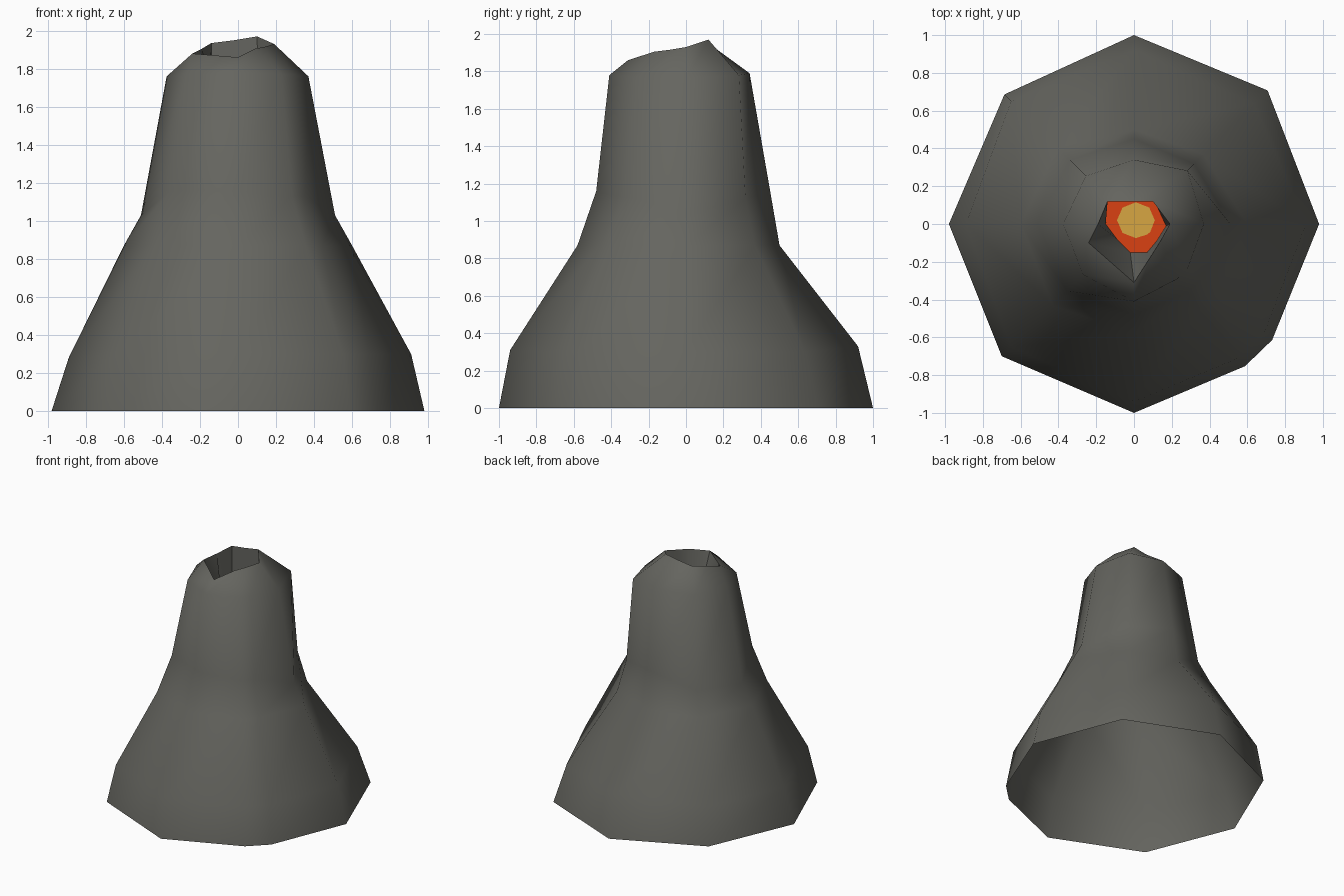
import bpy, bmesh, math
from mathutils import Vector

if "Cube" in bpy.data.objects:
    bpy.data.objects.remove(bpy.data.objects["Cube"])


def material(name, colour):
    m = bpy.data.materials.new(name)
    m.diffuse_color = (*colour, 1)
    m.use_nodes = True
    m.node_tree.nodes["Principled BSDF"].inputs["Base Color"].default_value = m.diffuse_color
    return m


rock = material("dark grey rock", (0.13, 0.13, 0.115))
orange = material("orange lava", (0.70, 0.052, 0.006))
yellow = material("yellow lava", (0.68, 0.38, 0.055))

ANGLES = [math.radians(a) for a in (0, 45, 90, 135, 180, 225, 270, 308, 320)]


def ring(radii, heights):
    """One uneven ring of the mountain, from a radius and height per direction."""
    return [Vector((r * math.cos(a), r * math.sin(a), z))
            for a, r, z in zip(ANGLES, radii, heights)]


def loft(name, rings, mats, smooth=True, cap=False):
    """Skin a stack of rings; each band takes the material of its index."""
    bm = bmesh.new()
    loops = [[bm.verts.new(p) for p in r] for r in rings]
    n = len(loops[0])
    for lo, hi in zip(loops, loops[1:]):
        for i in range(n):
            j = (i + 1) % n
            bm.faces.new((lo[i], lo[j], hi[j], hi[i]))
    if cap:
        top = bm.faces.new(loops[-1])
        top.material_index = len(mats) - 1
    me = bpy.data.meshes.new(name)
    bm.to_mesh(me)
    bm.free()
    for m in mats:
        me.materials.append(m)
    ob = bpy.data.objects.new(name, me)
    bpy.context.collection.objects.link(ob)
    if smooth:
        bpy.ops.object.select_all(action='DESELECT')
        ob.select_set(True)
        bpy.context.view_layer.objects.active = ob
        bpy.ops.object.shade_smooth_by_angle(angle=math.radians(50))
    return ob


# Crooked crater rim and the narrower outline of the lava pool
rim = [Vector(p) for p in (
    (.19, 0, 1.93), (.10, .12, 1.97), (-.02, .12, 1.95), (-.14, .12, 1.935),
    (-.19, 0, 1.905), (-.24, -.10, 1.88), (0, -.31, 1.86), (.09, -.17, 1.905),
    (.14, -.09, 1.915))]
POOL_Z = 1.58
pool = [Vector((x, y, POOL_Z)) for x, y in (
    (.17, -.01), (.11, .12), (-.01, .12), (-.14, .12), (-.15, 0),
    (-.09, -.08), (-.02, -.15), (.07, -.15), (.12, -.09))]

# Outer slopes, open underneath
slopes = [
    ring((.98, 1.0, 1.0, .97, .98, .99, 1.0, .955, .955), [0] * 9),
    ring((.91, .90, .92, .92, .89, .92, .94, .90, .90),
         (.30, .30, .33, .30, .28, .30, .31, .30, .30)),
    ring((.60, .52, .50, .57, .60, .61, .58, .58, .58), [.87] * 9),
    ring((.51, .45, .45, .48, .51, .50, .48, .46, .46),
         (1.03, 1.12, 1.16, 1.05, 1.03, 1.16, 1.16, 1.13, 1.13)),
    ring((.37, .40, .34, .36, .375, .38, .41, .37, .37),
         (1.76, 1.78, 1.79, 1.78, 1.76, 1.77, 1.78, 1.77, 1.77)),
    rim]
loft("mountain_slopes", slopes, [rock])

# Crater wall dropping from the rim to the lava
loft("crater_wall", [rim, pool], [rock])

# Lava pool: orange border with a yellow hot centre
hot = [Vector((.01 + .10 * math.cos(a), .02 + .095 * math.sin(a), POOL_Z)) for a in ANGLES]
loft("lava_pool", [pool, hot], [orange], smooth=False)
loft("lava_centre", [hot], [yellow], smooth=False, cap=True)
